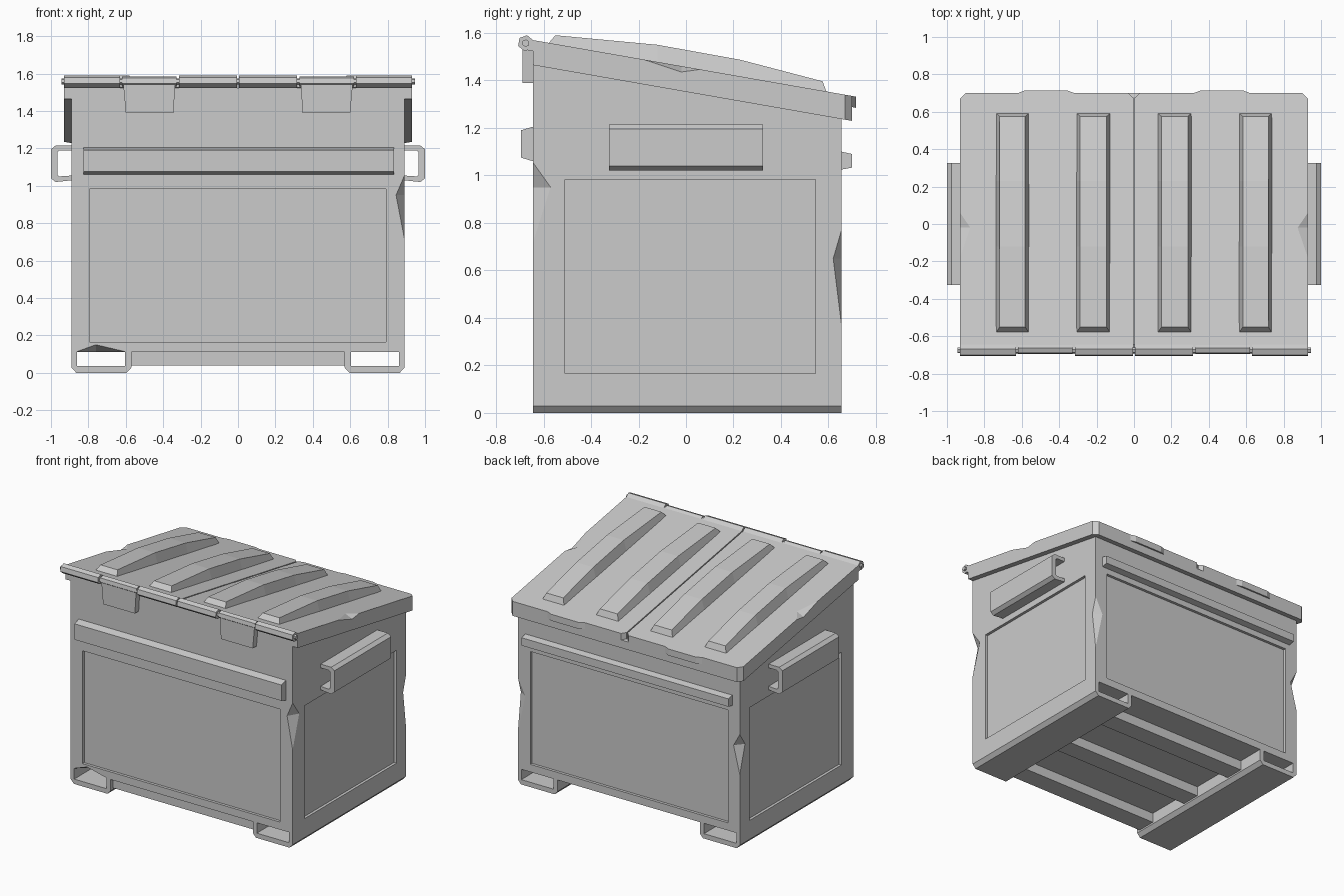
import bpy, bmesh, math
from mathutils import Vector

cube = bpy.data.objects.get("Cube")
if cube:
    bpy.data.objects.remove(cube, do_unlink=True)

grey = bpy.data.materials.new("light_grey")
grey.use_nodes = True
COLOUR = (0.6, 0.6, 0.6, 1)
grey.diffuse_color = COLOUR
grey.node_tree.nodes["Principled BSDF"].inputs["Base Color"].default_value = COLOUR

FRONT, BACK, SIDE = -0.645, 0.655, 0.89
SLOPE = 0.175


def slant(top, y):
    """Height of the sloping roof line that has height top at the front wall."""
    return top - SLOPE * (y - FRONT)


def finish(name, bm):
    bmesh.ops.recalc_face_normals(bm, faces=bm.faces)
    mesh = bpy.data.meshes.new(name)
    bm.to_mesh(mesh)
    bm.free()
    mesh.materials.append(grey)
    obj = bpy.data.objects.new(name, mesh)
    bpy.context.collection.objects.link(obj)
    return obj


def prism(name, profile, axis, lo, hi, sheared=False):
    """Extrude a closed profile along x, y or z; optionally shear it to the roof slope."""
    place = {"x": lambda a, b, t: (t, a, b),
             "y": lambda a, b, t: (a, t, b),
             "z": lambda a, b, t: (a, b, t)}[axis]
    bm = bmesh.new()
    rings = [[bm.verts.new(place(a, b, t)) for a, b in profile] for t in (lo, hi)]
    for ring in rings:
        bm.faces.new(ring)
    n = len(profile)
    for i in range(n):
        j = (i + 1) % n
        bm.faces.new((rings[0][i], rings[0][j], rings[1][j], rings[1][i]))
    if sheared:
        for v in bm.verts:
            v.co.z = slant(v.co.z, v.co.y)
    return finish(name, bm)


def box(name, x0, x1, y0, y1, z0, z1):
    return prism(name, [(x0, y0), (x1, y0), (x1, y1), (x0, y1)], "z", z0, z1)


def dent_cutter(end_a, end_b, dip_a, dip_b):
    """Tetrahedron that knocks a dent into the edge from end_a to end_b."""
    pts = [Vector(p) for p in (end_a, end_b, dip_a, dip_b)]
    mid = (pts[2] + pts[3]) / 2
    bm = bmesh.new()
    v = [bm.verts.new(mid + (p - mid) * 1.5) for p in pts]
    for tri in ((0, 1, 2), (0, 1, 3), (0, 2, 3), (1, 2, 3)):
        bm.faces.new([v[i] for i in tri])
    return finish("cutter", bm)


def carve(obj, cutters):
    """Subtract the cutters, bake the result and remove the cutters."""
    for c in cutters:
        c.hide_render = True
        mod = obj.modifiers.new("cut", "BOOLEAN")
        mod.operation, mod.solver, mod.object = "DIFFERENCE", "EXACT", c
    graph = bpy.context.evaluated_depsgraph_get()
    mesh = bpy.data.meshes.new_from_object(obj.evaluated_get(graph))
    obj.modifiers.clear()
    obj.data = mesh
    for c in cutters:
        bpy.data.objects.remove(c, do_unlink=True)


# Container body with recessed panels and knocked corners
body = prism("body", [(FRONT, 0.11), (BACK, 0.11), (BACK, slant(1.5, BACK)), (FRONT, 1.5)],
             "x", -SIDE, SIDE)
DEEP, LOW, HIGH = 0.02, 0.165, 0.983
cutters = [
    box("cutter", -0.795, 0.79, FRONT - 0.1, FRONT + DEEP, LOW, HIGH),
    box("cutter", -0.795, 0.79, BACK - DEEP, BACK + 0.1, LOW, HIGH),
    box("cutter", SIDE - DEEP, SIDE + 0.1, -0.51, 0.545, LOW, HIGH),
    box("cutter", -SIDE - 0.1, -SIDE + DEEP, -0.51, 0.545, LOW, HIGH),
]
# Each corner dent: x sign, wall y, bottom, middle, top, reach along side, reach along wall
for sx, wall, z0, z1, z2, ry, rx in ((1, FRONT, 0.715, 0.95, 1.055, 0.075, 0.045),
                                     (1, BACK, 0.37, 0.65, 0.77, 0.035, 0.06),
                                     (-1, BACK, 0.54, 0.74, 0.83, 0.06, 0.05)):
    inward = 1 if wall < 0 else -1
    cutters.append(dent_cutter((sx * SIDE, wall, z0), (sx * SIDE, wall, z2),
                               (sx * SIDE, wall + inward * ry, z1),
                               (sx * (SIDE - rx), wall, z1)))
cutters.append(dent_cutter((-0.87, FRONT, 0.11), (-0.59, FRONT, 0.11),
                           (-0.76, FRONT, 0.15), (-0.76, FRONT + 0.1, 0.11)))
carve(body, cutters)

# Flange around the sides and back of the opening
prism("rim", [(-0.93, FRONT), (0.93, FRONT), (0.93, 0.67), (0.9, 0.7), (-0.9, 0.7), (-0.93, 0.67)],
      "z", 1.465, 1.523, sheared=True)

# Stiffening bars
prism("front_bar", [(FRONT, 1.06), (-0.695, 1.075), (-0.695, 1.19), (FRONT, 1.205)],
      "x", -0.825, 0.835)
prism("back_bar", [(BACK, 1.025), (0.7, 1.033), (0.7, 1.09), (BACK, 1.1)], "x", -0.83, 0.83)

# Floor beams
for i, y in enumerate((0.38, -0.08, -0.55)):
    box(f"floor_beam_{i + 1}", -0.59, 0.59, y - 0.07, y + 0.07, 0.04, 0.115)


def rib(name, x0, x1):
    """Raised, arched lid rib with sloping sides."""
    bm = bmesh.new()
    rows = []
    for base_y, top_y, rise in ((-0.585, -0.55, 0.037), (-0.12, -0.12, 0.072),
                                (0.23, 0.23, 0.07), (0.595, 0.575, 0.04)):
        base_z, top_z = slant(1.56, base_y), slant(1.57, top_y) + rise
        rows.append([bm.verts.new(p) for p in (
            (x0, base_y, base_z), (x0 + 0.022, top_y, top_z),
            (x1 - 0.022, top_y, top_z), (x1, base_y, base_z))])
    for a, b in zip(rows, rows[1:]):
        for k in range(4):
            m = (k + 1) % 4
            bm.faces.new((a[k], a[m], b[m], b[k]))
    bm.faces.new(rows[0])
    bm.faces.new(rows[-1])
    return finish(name, bm)


def knuckle(name, x0, x1, y, radius):
    """Six-sided hinge tube along x."""
    ring = [(y + radius * math.cos(a), 1.557 + radius * math.sin(a))
            for a in (math.radians(60 * k + 20) for k in range(6))]
    return prism(name, ring, "x", x0, x1)


for side, s in (("left", 1), ("right", -1)):
    # Fork channel under the body
    channel = [(0.89, 0.115), (0.89, 0.028), (0.865, 0), (0.595, 0), (0.57, 0.028), (0.57, 0.115),
               (0.603, 0.115), (0.603, 0.035), (0.862, 0.035), (0.862, 0.115)]
    prism(f"{side}_skid", [(s * x, z) for x, z in channel], "y", FRONT, BACK)

    # Lifting sleeve on the side wall
    sleeve = [(0.88, 1.215), (0.975, 1.215), (1.0, 1.195), (1.0, 1.04), (0.975, 1.02), (0.88, 1.03),
              (0.88, 1.055), (0.955, 1.05), (0.965, 1.06), (0.965, 1.178), (0.955, 1.188),
              (0.88, 1.188)]
    prism(f"{side}_sleeve", [(s * x, z) for x, z in sleeve], "y", -0.325, 0.325)

    # Lid half with finger grip bulge and a dented outer edge
    outline = [(0.004, -0.665), (0.93, -0.665), (0.93, 0.67), (0.9, 0.7), (0.62, 0.7),
               (0.58, 0.715), (0.36, 0.715), (0.32, 0.7), (0.03, 0.7), (0.004, 0.675)]
    lid = prism(f"{side}_lid", [(s * x, y) for x, y in outline], "z", 1.523, 1.57, sheared=True)
    edge = s * 0.93
    carve(lid, [dent_cutter((edge, -0.18, slant(1.57, -0.18)), (edge, 0.06, slant(1.57, 0.06)),
                            (s * 0.875, -0.02, slant(1.57, -0.02)),
                            (edge, -0.02, slant(1.545, -0.02)))])

    # Lid ribs
    for label, x0, x1 in (("inner", 0.125, 0.31), ("outer", 0.56, 0.74)):
        rib(f"{side}_{label}_rib", min(s * x0, s * x1), max(s * x0, s * x1))

    # Hinge tubes and bracket
    knuckle(f"{side}_inner_hinge_tube", s * 0.005, s * 0.315, -0.675, 0.034)
    knuckle(f"{side}_outer_hinge_tube", s * 0.63, s * 0.93, -0.675, 0.034)
    knuckle(f"{side}_bracket_tube", s * 0.33, s * 0.62, -0.668, 0.028)
    prism(f"{side}_hinge_bracket",
          [(s * 0.335, 1.56), (s * 0.615, 1.56), (s * 0.6, 1.39), (s * 0.345, 1.39)],
          "y", -0.688, FRONT + 0.01)

knuckle("hinge_pin", -0.945, 0.945, -0.675, 0.016)
